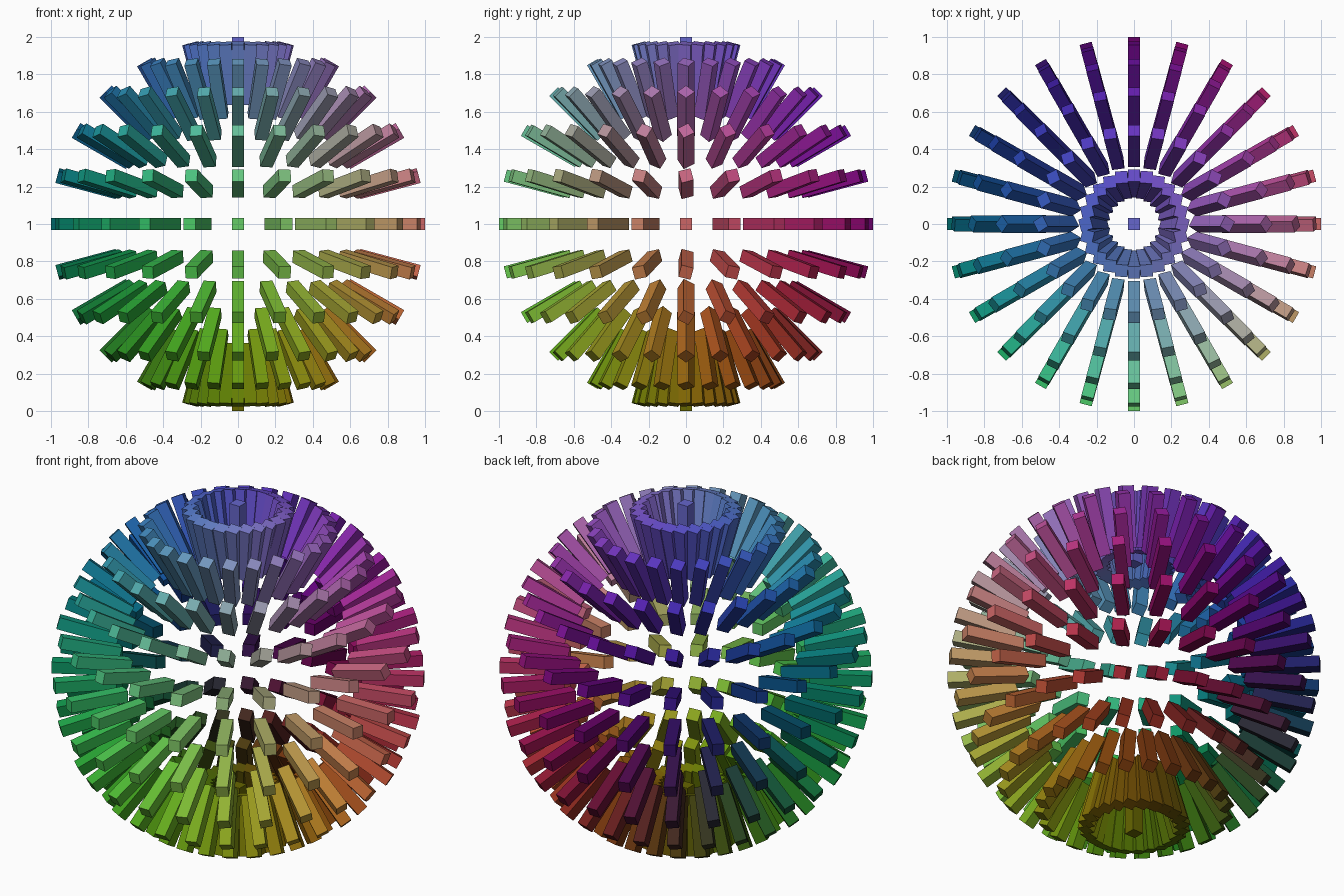
import bpy, bmesh, math
from mathutils import Vector, Matrix, Color

if "Cube" in bpy.data.objects:
    bpy.data.objects.remove(bpy.data.objects["Cube"])

STEP = 15                      # degrees between bars, both ways round the ball
OUTER, INNER, WIDTH = 1.0, 2 / 3, 1 / 15
CENTRE = Vector((0, 0, 1))


def direction(lat, lon):
    a, b = math.radians(lat), math.radians(lon)
    return Vector((math.cos(a) * math.cos(b), math.cos(a) * math.sin(b), math.sin(a)))


def bar_matrix(d):
    """Swing a bar lying along y the shortest way onto direction d."""
    start = Vector((0, 1 if d.y >= 0 else -1, 0))
    turn = start.rotation_difference(d).to_matrix().to_4x4()
    size = Matrix.Diagonal((WIDTH, OUTER - INNER, WIDTH, 1))
    return Matrix.Translation(CENTRE + d * (OUTER + INNER) / 2) @ turn @ size


def bar_material(name, d):
    """Colour follows the direction the bar points."""
    shade = Color([0.4 * (1 + c) for c in (d.x, -d.y, d.z)])
    mat = bpy.data.materials.new(name)
    mat.diffuse_color = (*shade.from_srgb_to_scene_linear(), 1)
    mat.use_nodes = True
    mat.node_tree.nodes["Principled BSDF"].inputs["Base Color"].default_value = mat.diffuse_color
    return mat


def bar_ring(name, lat, lons):
    mesh = bpy.data.meshes.new(name)
    bm = bmesh.new()
    for i, lon in enumerate(lons):
        d = direction(lat, lon)
        cube = bmesh.ops.create_cube(bm, size=1, matrix=bar_matrix(d))
        for f in {f for v in cube["verts"] for f in v.link_faces}:
            f.material_index = i
        mesh.materials.append(bar_material(f"{name}_colour_{i}", d))
    bm.to_mesh(mesh)
    bm.free()
    bpy.context.collection.objects.link(bpy.data.objects.new(name, mesh))


# Rings of radial bars from low to high
for n, lat in enumerate(range(-90 + STEP, 90, STEP), 1):
    bar_ring(f"bar_ring_{n}", lat, range(0, 360, STEP))

# Single upright bars at the poles
bar_ring("bottom_bar", -90, [0])
bar_ring("top_bar", 90, [0])
